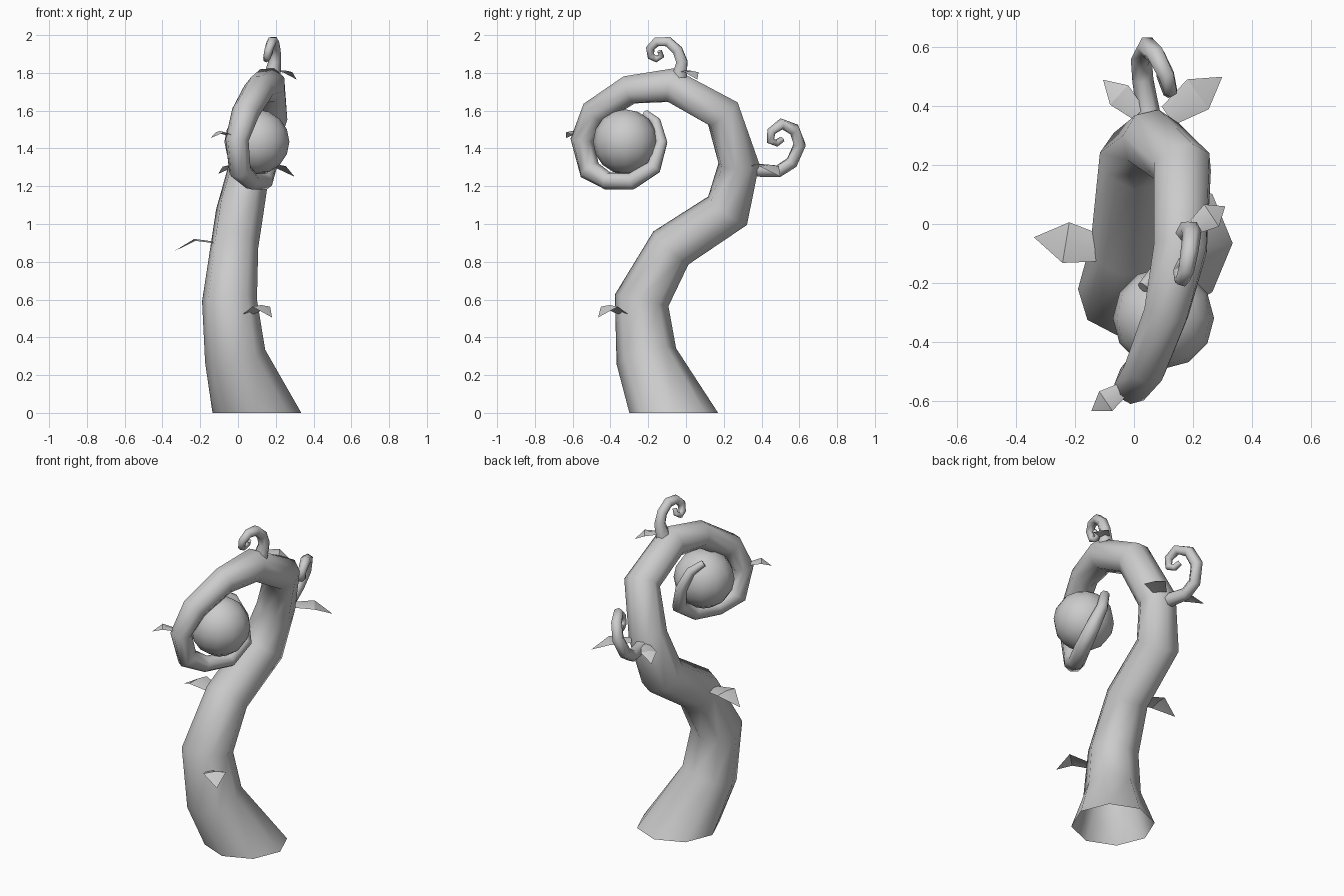
import bpy, bmesh
from math import cos, sin, pi
from mathutils import Vector

if "Cube" in bpy.data.objects:
    bpy.data.objects.remove(bpy.data.objects["Cube"])


def finish(name, bm, angle=1.2):
    me = bpy.data.meshes.new(name)
    bmesh.ops.recalc_face_normals(bm, faces=bm.faces)
    bm.to_mesh(me)
    bm.free()
    ob = bpy.data.objects.new(name, me)
    bpy.context.collection.objects.link(ob)
    bpy.context.view_layer.objects.active = ob
    for o in bpy.context.selected_objects:
        o.select_set(False)
    ob.select_set(True)
    bpy.ops.object.shade_smooth_by_angle(angle=angle)
    return ob


def tube(name, pts, sides, flat_base=False):
    """Tapering tube through (x, y, z, radius) points, open at the start."""
    P = [Vector(p[:3]) for p in pts]
    bm = bmesh.new()
    rings, u = [], Vector((1, 0, 0))
    for i, p in enumerate(P):
        a = (p - P[i - 1]).normalized() if i else Vector()
        b = (P[i + 1] - p).normalized() if i < len(P) - 1 else Vector()
        t = (a + b).normalized()
        if i == 0 and flat_base:
            t = Vector((0, 0, 1))
        u = (u - t * u.dot(t)).normalized()
        v = t.cross(u)
        r = pts[i][3]
        rings.append([bm.verts.new(p + (u * cos(k * 2 * pi / sides) + v * sin(k * 2 * pi / sides)) * r)
                      for k in range(sides)])
    for r0, r1 in zip(rings, rings[1:]):
        for k in range(sides):
            n = (k + 1) % sides
            bm.faces.new((r0[k], r0[n], r1[n], r1[k]))
    bm.faces.new(rings[-1])
    return finish(name, bm)


def leaf(name, base, tip, width, arch):
    """Arched leaf: narrow base, wide middle, pointed tip."""
    b, t = Vector(base), Vector(tip)
    d = t - b
    s = Vector((-d.y, d.x, 0)).normalized()
    b = b - d * 0.15
    m = b + (t - b) * 0.55 + Vector((0, 0, arch))
    bm = bmesh.new()
    V = [bm.verts.new(c) for c in (b - s * width * .3, b + s * width * .3, m - s * width / 2,
                                   m + Vector((0, 0, .008)), m + s * width / 2, t,
                                   b + Vector((0, 0, .008)))]
    for f in ((0, 6, 3, 2), (6, 1, 4, 3), (2, 3, 5), (3, 4, 5)):
        bm.faces.new([V[i] for i in f])
    return finish(name, bm, 0.5)


# Main stem, curling round at the top
tube("stem", [
    (.10, -.065, 0, .235), (-.015, -.21, .30, .163), (-.045, -.235, .595, .146),
    (-.02, -.08, .873, .128), (.01, .22, 1.07, .128), (.065, .28, 1.32, .11),
    (.165, .195, 1.585, .103), (.158, -.08, 1.735, .096), (.11, -.30, 1.71, .08),
    (.04, -.485, 1.59, .074), (-.005, -.55, 1.445, .062), (.01, -.51, 1.285, .06),
    (.07, -.415, 1.228, .047), (.14, -.285, 1.228, .047), (.165, -.17, 1.30, .042),
    (.125, -.13, 1.43, .033), (.08, -.16, 1.54, .028), (.03, -.215, 1.585, .02)], 8, True)

# Berry held in the curl
bm = bmesh.new()
bmesh.ops.create_uvsphere(bm, u_segments=12, v_segments=8, radius=.172)
bmesh.ops.translate(bm, verts=bm.verts, vec=(.10, -.32, 1.435))
finish("berry", bm)

# Small tendrils
tube("top_tendril", [
    (.18, -.035, 1.78, .045), (.195, -.022, 1.86, .034), (.195, -.045, 1.92, .031),
    (.188, -.095, 1.965, .03), (.178, -.155, 1.965, .027), (.165, -.19, 1.93, .024),
    (.155, -.185, 1.888, .021), (.15, -.157, 1.873, .018), (.16, -.13, 1.89, .016),
    (.175, -.14, 1.915, .013)], 6)
tube("back_tendril", [
    (.05, .37, 1.285, .04), (.03, .49, 1.28, .036), (.025, .56, 1.325, .036),
    (.045, .602, 1.42, .036), (.075, .573, 1.50, .034), (.11, .505, 1.53, .03),
    (.125, .452, 1.49, .024), (.12, .447, 1.44, .022), (.105, .48, 1.428, .02),
    (.09, .51, 1.45, .016)], 6)

# Leaves: base, tip, width, arch
for i, args in enumerate([
        ((-.13, -.08, .89), (-.34, -.045, .855), .14, .04),
        ((.07, -.35, .52), (.18, -.465, .505), .13, .05),
        ((.14, .385, 1.30), (.30, .50, 1.25), .125, .03),
        ((0, .39, 1.30), (-.105, .49, 1.265), .09, .02),
        ((.22, 0, 1.80), (.31, .06, 1.765), .09, .02),
        ((-.05, -.57, 1.465), (-.145, -.635, 1.455), .08, .025)]):
    leaf("leaf_%d" % (i + 1), *args)
